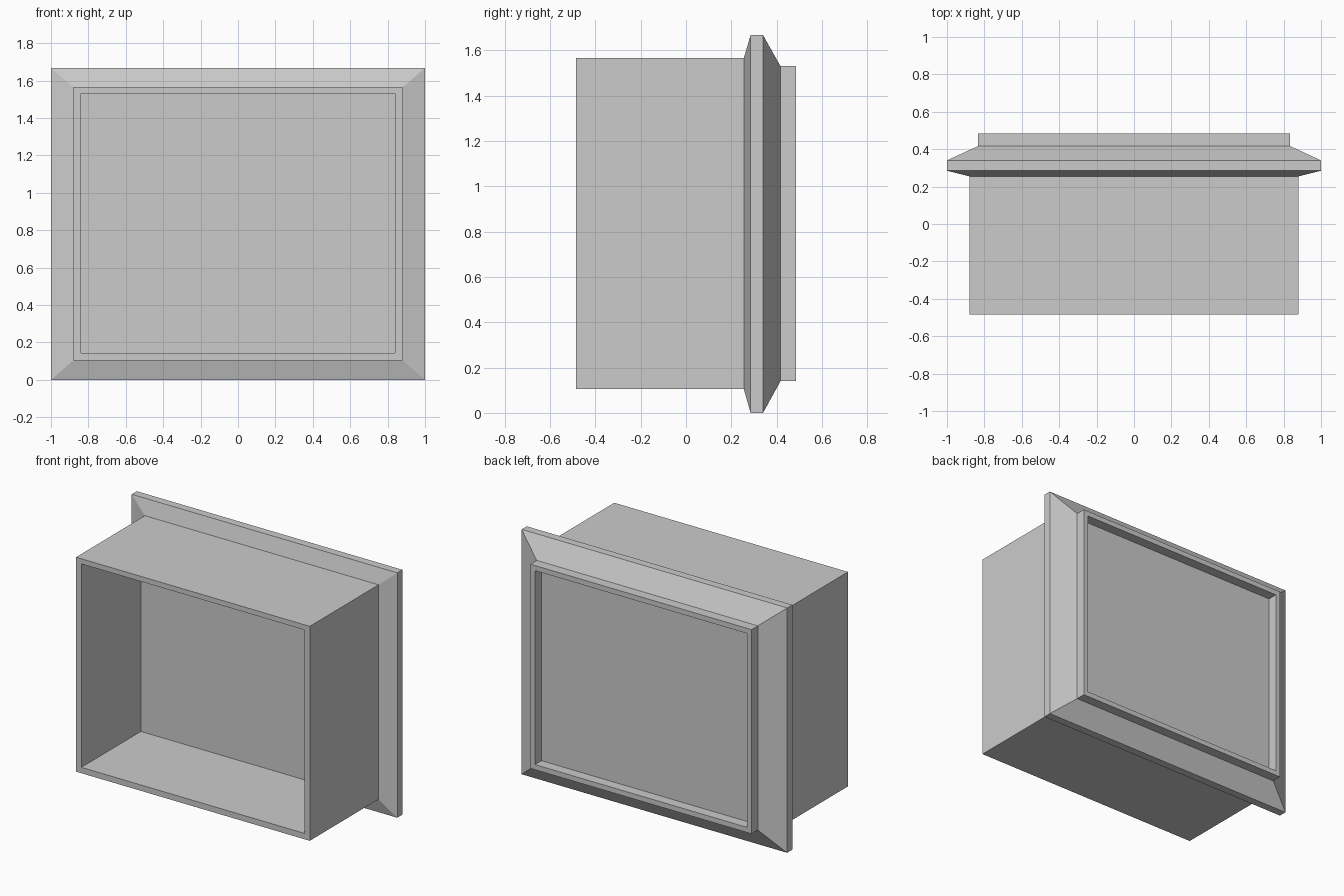
import bpy, bmesh

if "Cube" in bpy.data.objects:
    bpy.data.objects.remove(bpy.data.objects["Cube"])


def loft(name, rings, cap_start=False, cap_end=False):
    """Join rectangular rings (half_width, bottom, top, y) into one flat-faced shell."""
    bm = bmesh.new()
    loops = []
    for w, z0, z1, y in rings:
        corners = ((-w, z0), (w, z0), (w, z1), (-w, z1))
        loops.append([bm.verts.new((x, y, z)) for x, z in corners])
    for a, b in zip(loops, loops[1:]):
        for i in range(4):
            j = (i + 1) % 4
            bm.faces.new((a[i], a[j], b[j], b[i]))
    if cap_start:
        bm.faces.new(loops[0][::-1])
    if cap_end:
        bm.faces.new(loops[-1])
    mesh = bpy.data.meshes.new(name)
    bm.to_mesh(mesh)
    bm.free()
    obj = bpy.data.objects.new(name, mesh)
    bpy.context.collection.objects.link(obj)
    return obj


CAVITY_BACK, BOX_FRONT, BOX_BACK = 0.155, -0.485, 0.255
RECESS_BACK, RIM_BACK = 0.415, 0.485

outer = (0.88, 0.105, 1.565)
inner = (0.84, 0.145, 1.53)
rim = (0.833, 0.14, 1.53)
opening = (0.798, 0.175, 1.495)
flange = (1.0, 0.0, 1.667)

# Open-fronted box with its cavity
loft("housing", [
    (*inner, CAVITY_BACK), (*inner, BOX_FRONT),
    (*outer, BOX_FRONT), (*outer, BOX_BACK),
], cap_start=True)

# Bevelled flange, raised rear rim and inner reveal
loft("flange_frame", [
    (*outer, BOX_BACK), (*flange, 0.285), (*flange, 0.34),
    (*rim, 0.417), (*rim, RIM_BACK),
    (*opening, RIM_BACK), (*opening, RECESS_BACK),
])

# Flat panel set into the rear rim
loft("rear_panel", [(*opening, RECESS_BACK)], cap_end=True)
